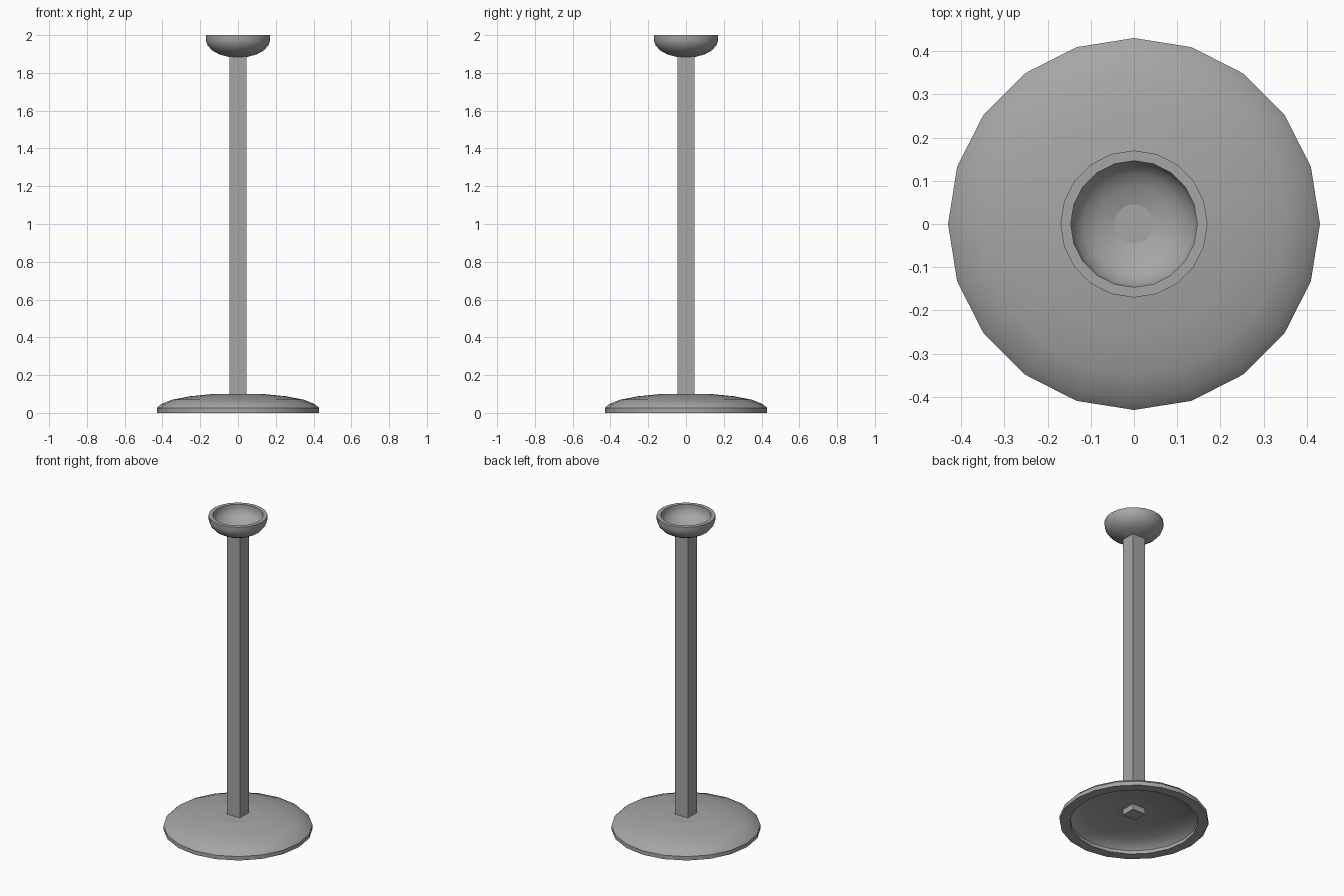
import bpy, bmesh, math

cube = bpy.data.objects.get("Cube")
if cube:
    bpy.data.objects.remove(cube, do_unlink=True)

grey = bpy.data.materials.new("mid grey")
grey.use_nodes = True
tone = (0.38, 0.38, 0.38, 1)
grey.diffuse_color = tone
grey.node_tree.nodes["Principled BSDF"].inputs["Base Color"].default_value = tone

SIDES = 20
# Quarter dome from rim to cap, as fractions of radius and height
DOME = [(1, 0), (1, 0.25), (0.95, 0.46), (0.81, 0.7), (0.59, 0.88), (0.31, 1)]
INNER = 0.86


def finish(name, bm):
    bmesh.ops.recalc_face_normals(bm, faces=bm.faces)
    mesh = bpy.data.meshes.new(name)
    bm.to_mesh(mesh)
    bm.free()
    mesh.materials.append(grey)
    obj = bpy.data.objects.new(name, mesh)
    bpy.context.collection.objects.link(obj)
    return obj


def dome_shell(name, radius, rim_z, height):
    """Hollow dome with a flat rim; a negative height makes a bowl."""
    outer = [(r * radius, rim_z + h * height) for r, h in DOME]
    inner = [(r * radius * INNER, rim_z + h * height * INNER) for r, h in DOME]
    bm = bmesh.new()
    rings = []
    for r, z in outer[::-1] + inner:
        rings.append([bm.verts.new((r * math.cos(a), r * math.sin(a), z))
                      for a in (math.tau * i / SIDES for i in range(SIDES))])
    for a, b in zip(rings, rings[1:]):
        for i in range(SIDES):
            j = (i + 1) % SIDES
            bm.faces.new((a[i], a[j], b[j], b[i]))
    bm.faces.new(rings[0])
    bm.faces.new(rings[-1])
    obj = finish(name, bm)
    bpy.ops.object.select_all(action='DESELECT')
    obj.select_set(True)
    bpy.context.view_layer.objects.active = obj
    bpy.ops.object.shade_smooth_by_angle(angle=math.radians(30))
    for face in obj.data.polygons:
        if len(face.vertices) == SIDES:
            face.use_smooth = False


# Round foot and the shallow cup at the top
dome_shell("base", 0.43, 0, 0.1)
dome_shell("bowl", 0.17, 2, -0.115)

# Square pole, its lower end showing under the foot
bm = bmesh.new()
bmesh.ops.create_cube(bm, size=1)
bottom, top = 0.05, 1.895
for v in bm.verts:
    v.co = (v.co.x * 0.09, v.co.y * 0.09, top if v.co.z > 0 else bottom)
finish("pole", bm)
